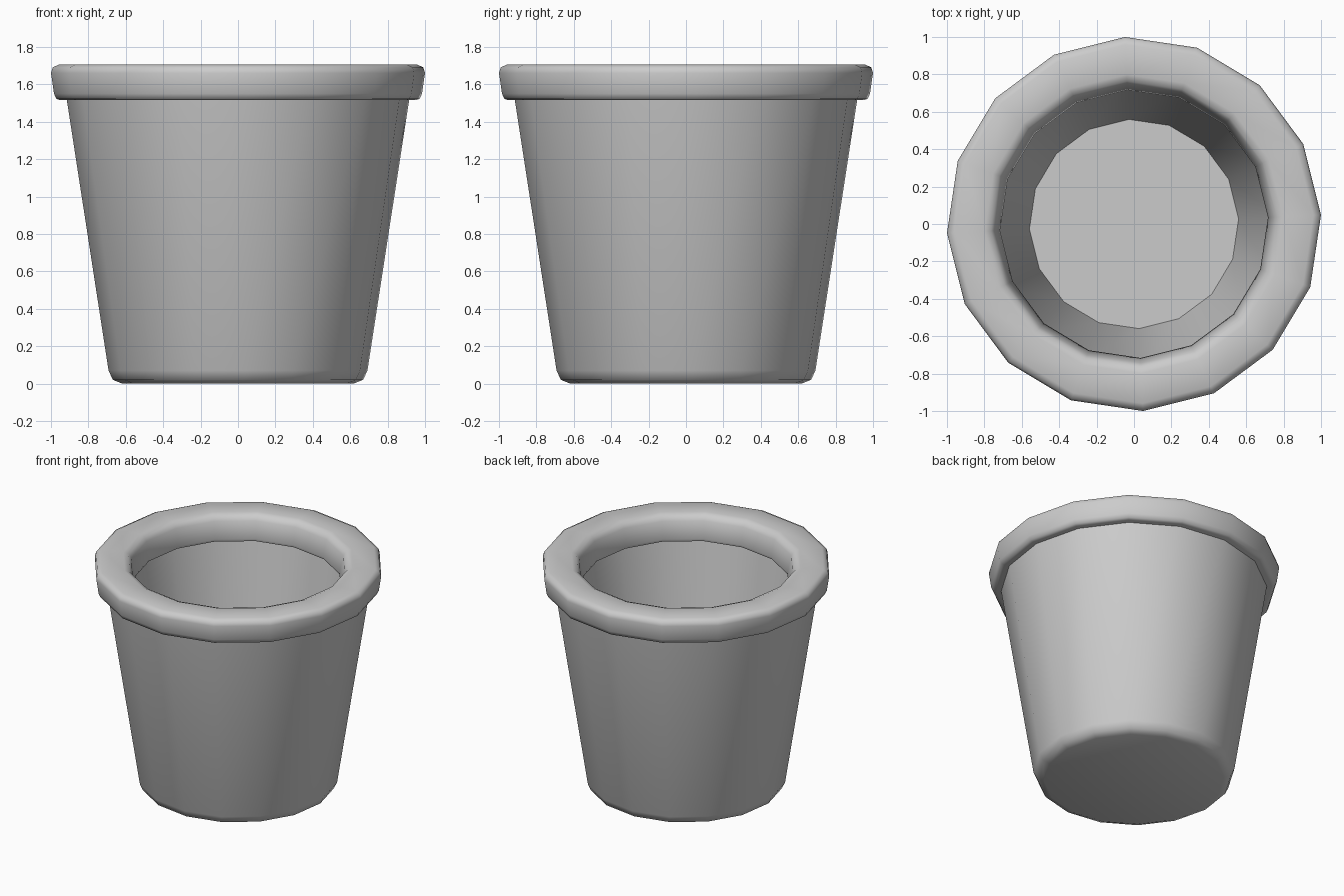
import bpy
import bmesh
import math

default_cube = bpy.data.objects.get("Cube")
if default_cube:
    bpy.data.objects.remove(default_cube, do_unlink=True)

SIDES = 16
TWIST = math.radians(2.8)

# Single grey colour
grey = bpy.data.materials.new("plain_grey")
grey.use_nodes = True
colour = (0.6, 0.6, 0.6, 1.0)
grey.diffuse_color = colour
grey.node_tree.nodes["Principled BSDF"].inputs["Base Color"].default_value = colour


def lathe(name, profile, closed):
    """Turn a (radius, height) profile; open profiles get a cap at each end."""
    bm = bmesh.new()
    rings = []
    for radius, height in profile:
        angles = [TWIST + math.tau * i / SIDES for i in range(SIDES)]
        rings.append([bm.verts.new((radius * math.cos(a), radius * math.sin(a), height))
                      for a in angles])
    pairs = list(zip(rings, rings[1:]))
    if closed:
        pairs.append((rings[-1], rings[0]))
    else:
        bm.faces.new(rings[0])
        bm.faces.new(rings[-1])
    for low, high in pairs:
        for i in range(SIDES):
            j = (i + 1) % SIDES
            bm.faces.new((low[i], low[j], high[j], high[i]))
    bmesh.ops.recalc_face_normals(bm, faces=bm.faces)
    mesh = bpy.data.meshes.new(name)
    bm.to_mesh(mesh)
    bm.free()
    mesh.materials.append(grey)
    obj = bpy.data.objects.new(name, mesh)
    bpy.context.collection.objects.link(obj)
    bpy.ops.object.select_all(action="DESELECT")
    obj.select_set(True)
    bpy.context.view_layer.objects.active = obj
    bpy.ops.object.shade_smooth_by_angle(angle=math.radians(50))
    return obj


# Tapered bucket: underside, rounded foot, outer wall, inner wall, floor
lathe("pot_body", [
    (0.62, 0.0), (0.67, 0.02), (0.693, 0.07),
    (0.92, 1.54), (0.78, 1.54), (0.56, 0.12),
], closed=False)

# Thick rounded rim ring overhanging the wall on both sides
lathe("pot_rim", [
    (0.95, 1.515), (0.972, 1.522), (0.985, 1.55),
    (1.001, 1.66), (0.992, 1.69), (0.96, 1.705),
    (0.80, 1.705), (0.765, 1.692), (0.745, 1.66),
    (0.717, 1.535), (0.725, 1.515),
], closed=True)
